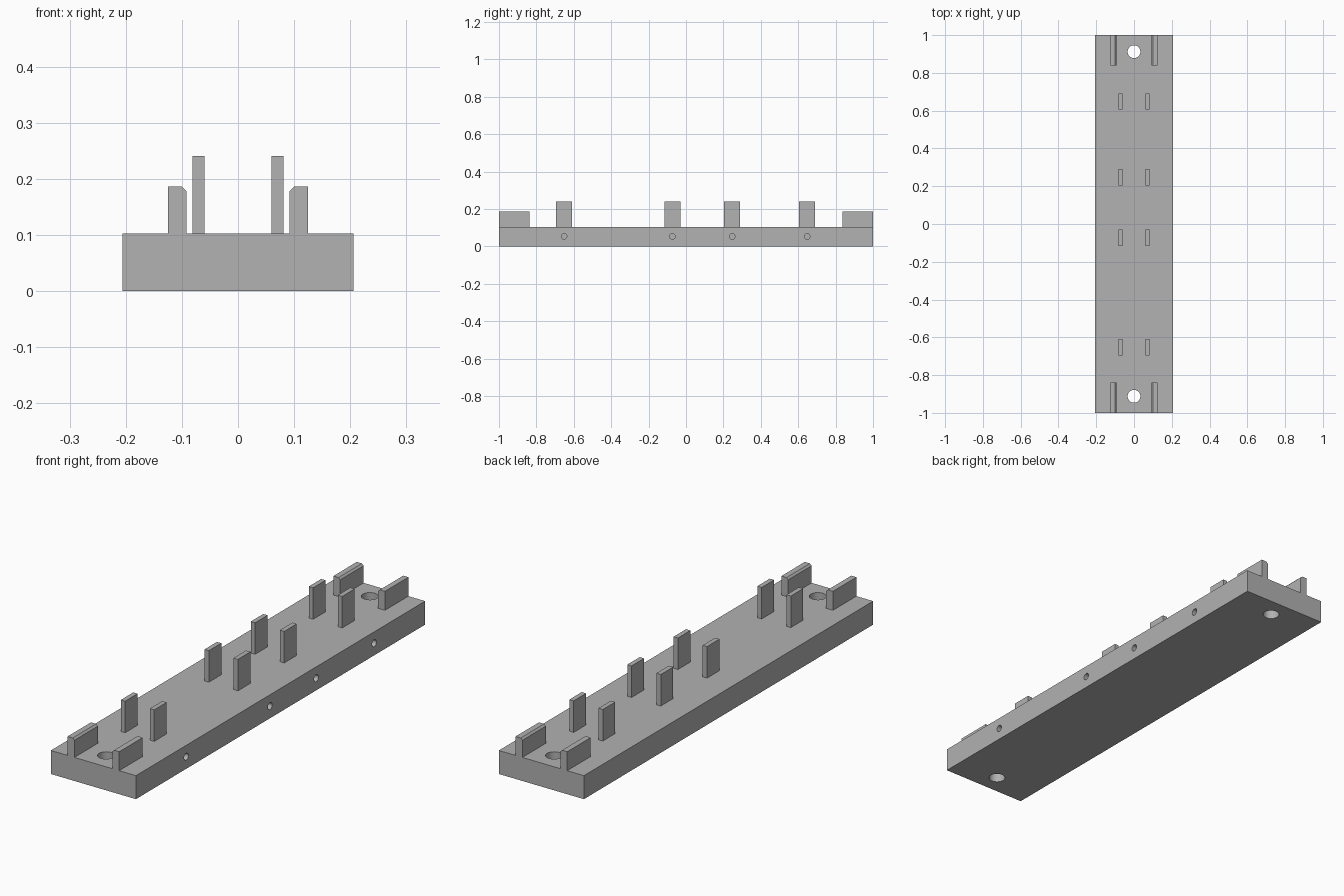
import bpy, bmesh, math
from mathutils import Matrix

if "Cube" in bpy.data.objects:
    bpy.data.objects.remove(bpy.data.objects["Cube"])

HALF_W, HALF_L, BASE_H = 0.206, 1.0, 0.103

grey = bpy.data.materials.new("plain_grey")
grey.diffuse_color = (0.445, 0.445, 0.445, 1)
grey.use_nodes = True
grey.node_tree.nodes["Principled BSDF"].inputs["Base Color"].default_value = grey.diffuse_color


def add_object(name, bm):
    bmesh.ops.recalc_face_normals(bm, faces=bm.faces)
    mesh = bpy.data.meshes.new(name)
    bm.to_mesh(mesh)
    bm.free()
    mesh.materials.append(grey)
    ob = bpy.data.objects.new(name, mesh)
    bpy.context.collection.objects.link(ob)
    return ob


def prism(name, profile, y0, y1):
    """Extrude an (x, z) profile along y."""
    bm = bmesh.new()
    face = bm.faces.new([bm.verts.new((x, y0, z)) for x, z in profile])
    new = bmesh.ops.extrude_face_region(bm, geom=[face])["geom"]
    bmesh.ops.translate(bm, vec=(0, y1 - y0, 0),
                        verts=[v for v in new if isinstance(v, bmesh.types.BMVert)])
    return add_object(name, bm)


def rect(x0, x1, z0, z1):
    return [(x0, z0), (x1, z0), (x1, z1), (x0, z1)]


# Base plate
base = prism("base_plate", rect(-HALF_W, HALF_W, 0, BASE_H), -HALF_L, HALF_L)

# Drill cutters: two vertical mounting holes, four blind holes in the right side
post_rows = (-0.652, -0.073, 0.247, 0.648)
bm = bmesh.new()
for y in (-0.912, 0.912):
    bmesh.ops.create_cone(bm, cap_ends=True, segments=32, radius1=0.034, radius2=0.034,
                          depth=0.3, matrix=Matrix.Translation((0, y, 0.05)))
for y in post_rows:
    bmesh.ops.create_cone(bm, cap_ends=True, segments=24, radius1=0.015, radius2=0.015, depth=0.2,
                          matrix=Matrix.Translation((HALF_W, y, 0.053))
                          @ Matrix.Rotation(math.pi / 2, 4, 'Y'))
drills = add_object("drill_cutters", bm)
drills.hide_render = True
drills.hide_viewport = False
cut = base.modifiers.new("holes", 'BOOLEAN')
cut.operation = 'DIFFERENCE'
cut.solver = 'EXACT'
cut.object = drills
bpy.context.view_layer.objects.active = base
base.select_set(True)
bpy.ops.object.modifier_apply(modifier=cut.name)
bpy.ops.object.shade_smooth_by_angle(angle=math.radians(30))
bpy.data.objects.remove(drills)

for s, side in ((-1, "left"), (1, "right")):
    # Upright posts in pairs
    for i, y in enumerate(post_rows):
        prism(f"{side}_post_{i + 1}", rect(s * 0.06, s * 0.081, BASE_H, 0.241),
              y - 0.043, y + 0.043)
    # End rails with a chamfered inner top edge
    rail = [(0.092, BASE_H), (0.125, BASE_H), (0.125, 0.186), (0.1, 0.186), (0.092, 0.178)]
    for e, end in ((-1, "front"), (1, "back")):
        prism(f"{end}_{side}_rail", [(s * x, z) for x, z in rail], e * 0.838, e * HALF_L)
